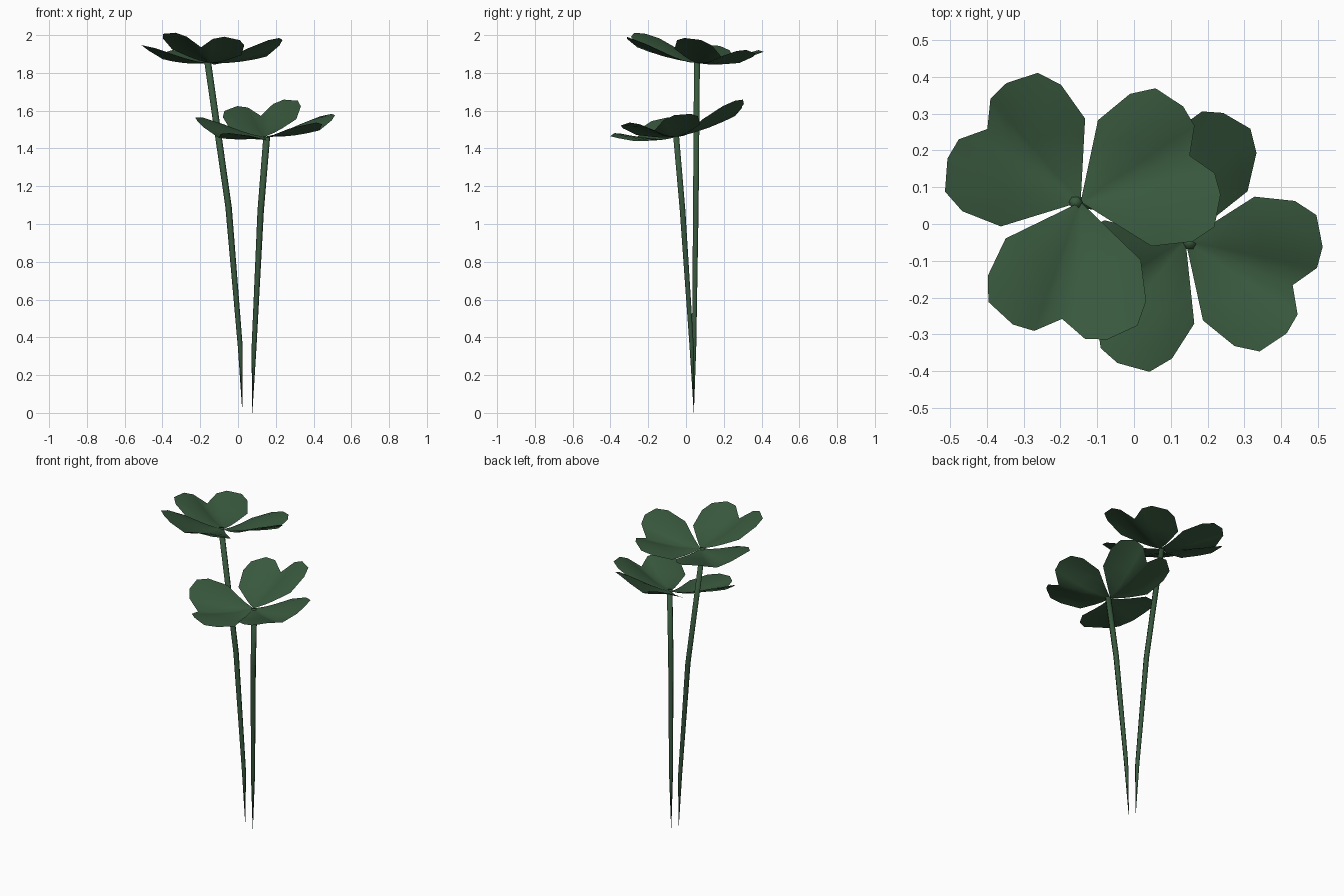
import bpy, bmesh
from math import sin, cos, pi, radians
from mathutils import Vector

if "Cube" in bpy.data.objects:
    bpy.data.objects.remove(bpy.data.objects["Cube"])

green = bpy.data.materials.new("leaf_green")
green.diffuse_color = (0.04, 0.098, 0.047, 1)
green.use_nodes = True
green.node_tree.nodes["Principled BSDF"].inputs["Base Color"].default_value = green.diffuse_color

# Half outline of a heart-shaped leaflet: (distance from hub, sideways)
HALF = [(.13, .186), (.238, .218), (.308, .205), (.358, .13), (.366, .07)]
OUTLINE = HALF + [(.322, 0)] + [(u, -v) for u, v in reversed(HALF)]
RINGS = [.03, .3, .55, .8, 1]


def finish(name, bm):
    bmesh.ops.recalc_face_normals(bm, faces=bm.faces)
    me = bpy.data.meshes.new(name)
    bm.to_mesh(me)
    bm.free()
    me.materials.append(green)
    for p in me.polygons:
        p.use_smooth = True
    ob = bpy.data.objects.new(name, me)
    bpy.context.collection.objects.link(ob)
    return ob


def leaflet(name, hub, angle, slope, twist, size):
    """Gently folded, upturned heart leaflet, tilted with its head."""
    bm = bmesh.new()
    a = radians(angle)

    def vert(u, v):
        x, y = u * cos(a) - v * sin(a), u * sin(a) + v * cos(a)
        fold = .06 * sin(min(1, abs(v) / .2) * pi / 2) * min(1, u / .22)
        z = .45 * u * u + fold + twist * v + slope[0] * x + slope[1] * y
        return bm.verts.new(Vector(hub) + Vector((x * size, y * size, z)))

    rows = [[vert(u * f, v * f) for u, v in OUTLINE] for f in RINGS]
    for r0, r1 in zip(rows, rows[1:]):
        for i in range(len(OUTLINE) - 1):
            bm.faces.new((r0[i], r1[i], r1[i + 1], r0[i + 1]))
    bm.faces.new(rows[0])
    ob = finish(name, bm)
    # keep the upper side facing up
    if sum(p.normal.z for p in ob.data.polygons) < 0:
        ob.data.flip_normals()


def stem(name, path, sides=6):
    """Tapered stalk through (x, y, z, radius) points, starting at a tip."""
    bm = bmesh.new()
    rings = []
    for x, y, z, r in path:
        rings.append([bm.verts.new((x + r * cos(2 * pi * i / sides),
                                    y + r * sin(2 * pi * i / sides), z))
                      for i in range(sides)])
    for r0, r1 in zip(rings, rings[1:]):
        for i in range(sides):
            j = (i + 1) % sides
            bm.faces.new((r0[i], r0[j], r1[j], r1[i]))
    bm.faces.new(rings[0])
    bm.faces.new(rings[-1])
    finish(name, bm)


# Stalks
stem("tall_stem", [(.022, .042, .03, .001), (.012, .043, .35, .013),
                   (-.05, .052, 1.09, .017), (-.16, .058, 1.855, .018)])
stem("short_stem", [(.075, .042, 0, .001), (.085, .03, .35, .013),
                    (.12, -.018, 1.07, .017), (.152, -.052, 1.463, .018)])

# Leaf heads: (name, hub, tilt, [(direction, twist, size)])
HEADS = [
    ("tall", (-.145, .06, 1.852), (.01, -.118),
     [(23, -.09, 1), (142, 0, 1), (261, -.11, 1)]),
    ("short", (.14, -.045, 1.462), (.04, .2),
     [(-22.6, -.05, .98), (93.5, -.08, .95), (221, -.12, 1)]),
]
for head, hub, tilt, leaves in HEADS:
    for i, (direction, twist, size) in enumerate(leaves):
        leaflet(f"{head}_leaflet_{i + 1}", hub, direction, tilt, twist, size)
